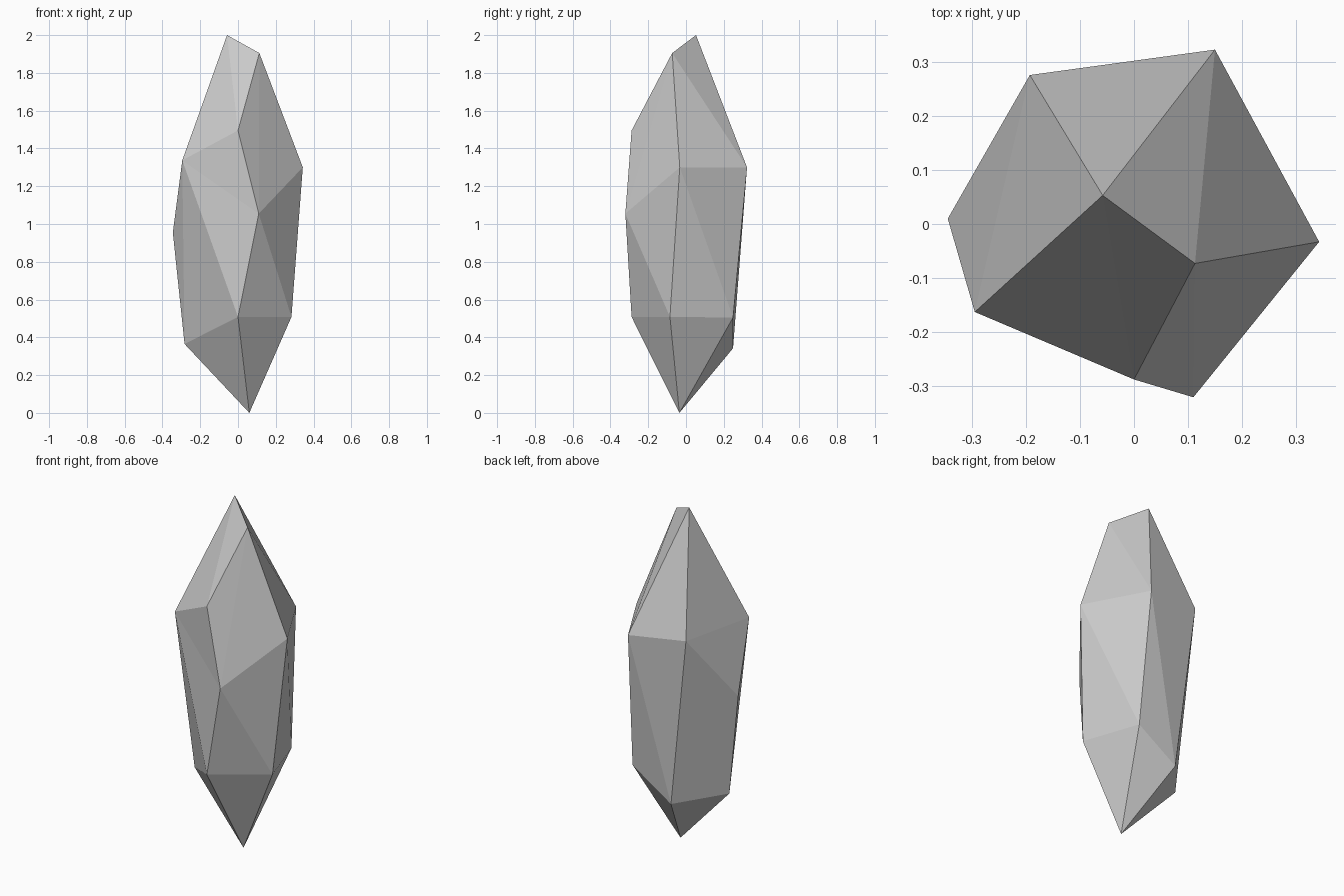
import bpy
import bmesh

cube = bpy.data.objects.get("Cube")
if cube:
    bpy.data.objects.remove(cube, do_unlink=True)

# Corners of the rough crystal: lettered from the tip down to the point
corners = {
    # tip ridge
    "T": (-0.058, 0.053, 2.0), "U": (0.113, -0.073, 1.905),
    # shoulder, counter-clockwise
    "A": (0.0, -0.288, 1.495), "B": (0.343, -0.033, 1.30),
    "C": (0.15, 0.323, 1.30), "D": (-0.193, 0.276, 1.337),
    "E": (-0.345, 0.01, 0.955), "F": (-0.295, -0.163, 1.337),
    "G": (0.11, -0.321, 1.055),
    # lower girdle
    "L": (0.0, -0.288, 0.508), "M": (0.283, -0.085, 0.508),
    "P": (0.172, 0.249, 0.505), "Q": (-0.077, 0.249, 0.342),
    "R": (-0.283, 0.003, 0.365),
    # point
    "Z": (0.06, -0.035, 0.0),
}

# Facets by region, each named by its corners
crown = "TFA TAU TUC TCD TDF DEF UBC UAG UGB"
waist = "FAG FGL GML GBM BCP BPM CQP CDQ DRQ DER EFR FLR"
girdle = "LMPQR"
facets = crown.split() + waist.split()
facets += [a + b + "Z" for a, b in zip(girdle, girdle[1:] + girdle[0])]

bm = bmesh.new()
verts = {name: bm.verts.new(co) for name, co in corners.items()}
for facet in facets:
    bm.faces.new([verts[name] for name in facet])
bmesh.ops.recalc_face_normals(bm, faces=bm.faces[:])

mesh = bpy.data.meshes.new("crystal_shard")
bm.to_mesh(mesh)
bm.free()

# Plain grey stone
grey = bpy.data.materials.new("stone_grey")
grey.use_nodes = True
colour = (0.6, 0.6, 0.6, 1.0)
grey.diffuse_color = colour
for node in grey.node_tree.nodes:
    if node.type == "BSDF_PRINCIPLED":
        node.inputs["Base Color"].default_value = colour
mesh.materials.append(grey)

shard = bpy.data.objects.new("crystal_shard", mesh)
bpy.context.collection.objects.link(shard)
